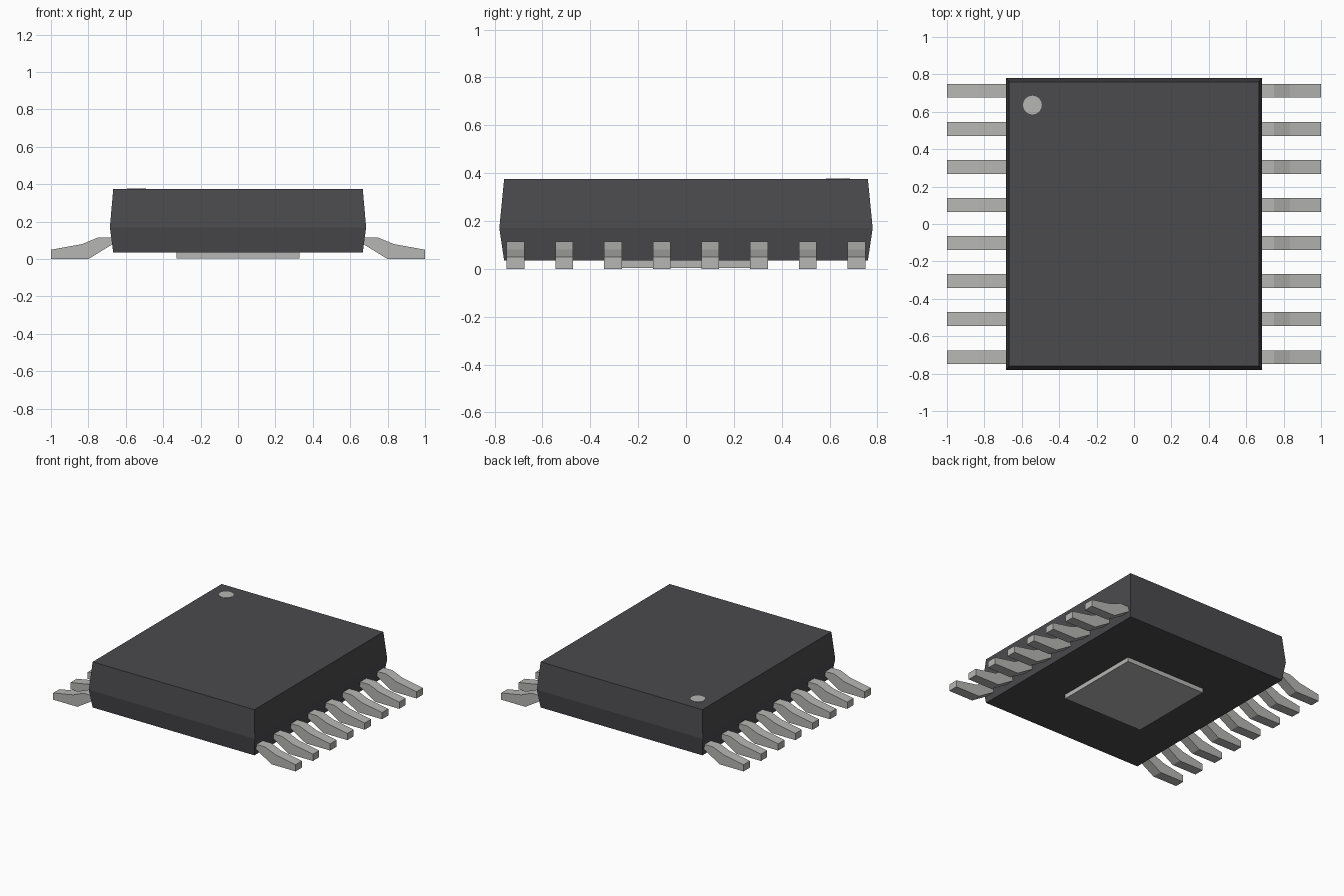
import bpy
import bmesh

cube = bpy.data.objects.get("Cube")
if cube:
    bpy.data.objects.remove(cube, do_unlink=True)


def material(name, rgb):
    m = bpy.data.materials.new(name)
    m.use_nodes = True
    colour = (*rgb, 1)
    m.diffuse_color = colour
    bsdf = next(n for n in m.node_tree.nodes if n.type == 'BSDF_PRINCIPLED')
    bsdf.inputs["Base Color"].default_value = colour
    return m


plastic = material("charcoal plastic", (0.07, 0.07, 0.077))
metal = material("tin grey", (0.47, 0.47, 0.46))


def add_loft(name, rings, mat):
    """Join matching rings of points into a closed solid."""
    bm = bmesh.new()
    loops = [[bm.verts.new(p) for p in ring] for ring in rings]
    n = len(loops[0])
    for a, b in zip(loops, loops[1:]):
        for i in range(n):
            j = (i + 1) % n
            bm.faces.new((a[i], a[j], b[j], b[i]))
    bm.faces.new(loops[0][::-1])
    bm.faces.new(loops[-1])
    bmesh.ops.recalc_face_normals(bm, faces=bm.faces)
    mesh = bpy.data.meshes.new(name)
    bm.to_mesh(mesh)
    bm.free()
    mesh.materials.append(mat)
    obj = bpy.data.objects.new(name, mesh)
    bpy.context.collection.objects.link(obj)
    return obj


def rectangle(hx, hy, z):
    return [(-hx, -hy, z), (hx, -hy, z), (hx, hy, z), (-hx, hy, z)]


# Moulded body, widest at the parting line
add_loft("package_body", [rectangle(0.667, 0.76, 0.035),
                          rectangle(0.685, 0.78, 0.17),
                          rectangle(0.667, 0.76, 0.375)], plastic)

# Heat pad under the body
add_loft("thermal_pad", [rectangle(0.33, 0.33, 0.003),
                         rectangle(0.33, 0.33, 0.04)], metal)

# Bent pins, eight along each side
pin_profile = [(0.64, 0.115), (0.749, 0.115), (0.834, 0.08), (1.0, 0.05),
               (1.0, 0.0), (0.8, 0.0), (0.67, 0.08), (0.64, 0.08)]
pitch, half_width = 0.2035, 0.037
for side, label in ((1, "left"), (-1, "right")):
    for i in range(8):
        y = (i - 3.5) * pitch
        rings = [[(side * x, y + dy, z) for x, z in pin_profile]
                 for dy in (-half_width, half_width)]
        add_loft(f"{label}_pin_{i + 1}", rings, metal)

# Round orientation mark on the top
bpy.ops.mesh.primitive_cylinder_add(vertices=32, radius=0.05, depth=0.004,
                                    location=(-0.543, 0.636, 0.375))
mark = bpy.context.object
mark.name = "orientation_dot"
mark.data.materials.append(metal)
